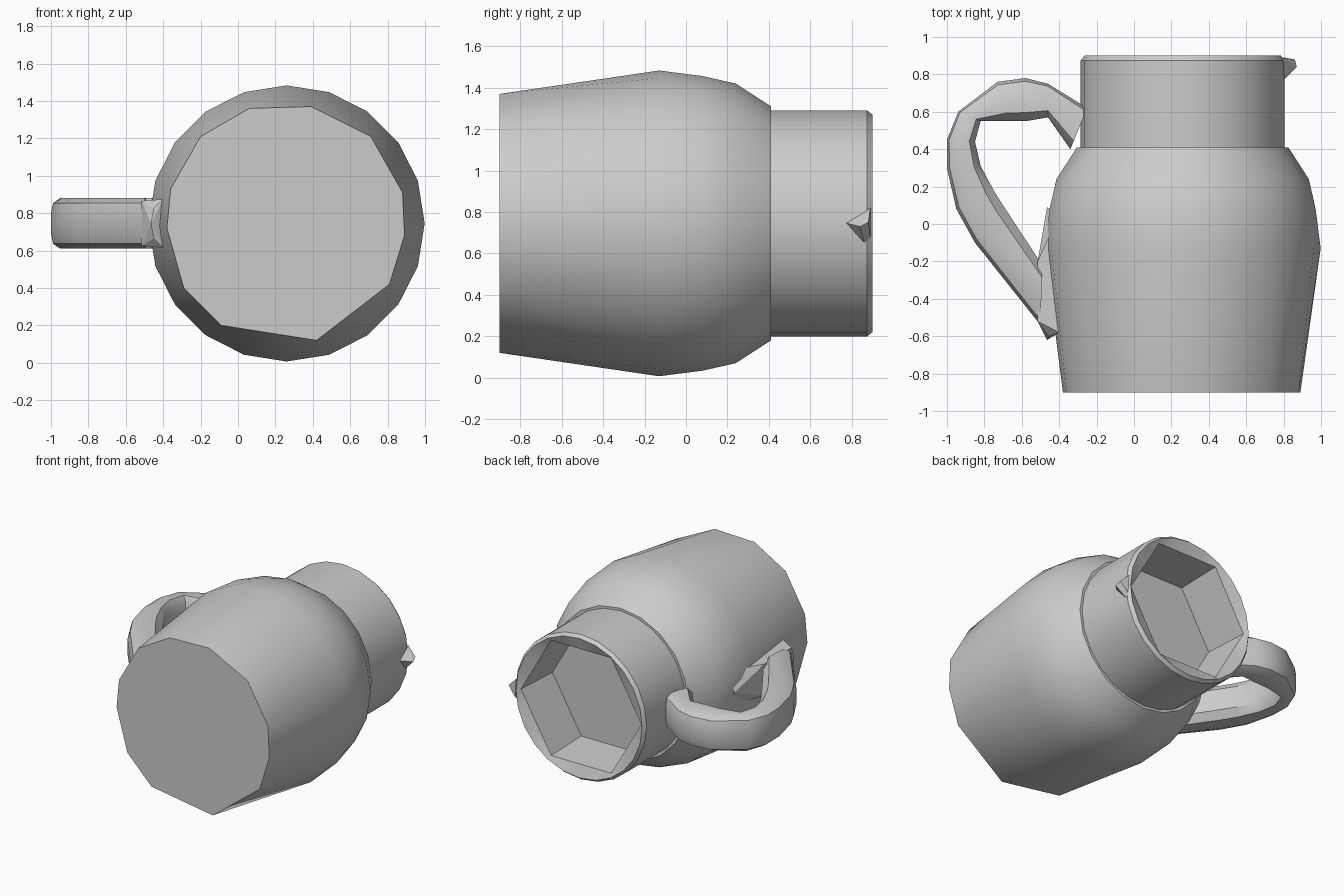
import bpy, bmesh, math
from math import cos, sin, pi
from mathutils import Vector

if "Cube" in bpy.data.objects:
    bpy.data.objects.remove(bpy.data.objects["Cube"])

CX, CZ = 0.26, 0.745   # axis of the jug, which lies along y

clay = bpy.data.materials.new("grey_clay")
clay.use_nodes = True
clay.diffuse_color = (0.6, 0.6, 0.6, 1)
clay.node_tree.nodes["Principled BSDF"].inputs["Base Color"].default_value = (0.6, 0.6, 0.6, 1)


def finish(bm, name, angle=30):
    bmesh.ops.recalc_face_normals(bm, faces=bm.faces)
    mesh = bpy.data.meshes.new(name)
    bm.to_mesh(mesh)
    bm.free()
    mesh.materials.append(clay)
    ob = bpy.data.objects.new(name, mesh)
    bpy.context.collection.objects.link(ob)
    bpy.ops.object.select_all(action='DESELECT')
    ob.select_set(True)
    bpy.context.view_layer.objects.active = ob
    bpy.ops.object.shade_smooth_by_angle(angle=math.radians(angle))
    return ob


def ring(y, r, n, phase=0.0):
    return [Vector((CX + r * cos(2 * pi * i / n + phase), y,
                    CZ + r * sin(2 * pi * i / n + phase))) for i in range(n)]


def loft(bm, rings, closed=False):
    loops = [[bm.verts.new(p) for p in pts] for pts in rings]
    for a, b in zip(loops, loops[1:]):
        for i in range(len(a)):
            j = (i + 1) % len(a)
            bm.faces.new((a[i], a[j], b[j], b[i]))
    return loops


def hull(name, points, angle=30):
    bm = bmesh.new()
    for p in points:
        bm.verts.new(p)
    res = bmesh.ops.convex_hull(bm, input=bm.verts)
    bmesh.ops.delete(bm, geom=[v for v in bm.verts if not v.link_faces], context='VERTS')
    bmesh.ops.dissolve_limit(bm, angle_limit=0.02, verts=bm.verts, edges=bm.edges)
    return finish(bm, name, angle)


# Body: uneven twelve-sided base swelling into a round belly and shoulder
base = [(-.38, .72), (-.36, .93), (-.2, 1.21), (.06, 1.36), (.39, 1.37), (.71, 1.21),
        (.88, .91), (.89, .68), (.81, .42), (.42, .12), (-.09, .2), (-.29, .4)]
points = [Vector((x, -.9, z)) for x, z in base]
for y, r in [(-.13, .738), (.08, .72), (.24, .675), (.41, .565)]:
    points += ring(y, r, 20, pi / 20 if y == .08 else 0)
hull("jug_body", points, 35)

# Neck: round wall with a chamfered lip and a six-sided cavity
bm = bmesh.new()
N = 24


def hexagon(y, r):
    # walk the hexagon with as many points as the round wall has
    corners = ring(y, r, 6)
    step = N // 6
    return [corners[i // step].lerp(corners[(i // step + 1) % 6], (i % step) / step)
            for i in range(N)]


loops = loft(bm, [ring(.38, .545, N), ring(.875, .545, N), ring(.9, .525, N),
                  hexagon(.875, .5), hexagon(.53, .48)])
bm.faces.new(loops[-1])
bm.faces.new(loops[0])
finish(bm, "jug_neck")

# Pouring lip: small faceted point on the rim
hull("pouring_nub", [(.79, .76, .75), (.79, .86, .65), (.79, .89, .82), (.87, .84, .73),
                     (.86, .88, .75), (.8, .89, .68)], 10)

# Handle: inner and outer outline points paired into rounded sections
outline = [((-.34, .4), (-.25, .62)), ((-.46, .57), (-.46, .75)), ((-.58, .55), (-.58, .78)),
           ((-.68, .55), (-.73, .76)), ((-.82, .55), (-.94, .6)), ((-.85, .44), (-1, .45)),
           ((-.82, .31), (-1, .3)), ((-.75, .18), (-.95, .08)), ((-.7, .1), (-.85, -.1)),
           ((-.49, -.22), (-.5, -.54))]
rings = []
for a, b in outline:
    mid = (Vector(a) + Vector(b)) / 2
    half = (Vector(b) - Vector(a)) / 2
    pts = []
    for u, w in [(-1, -.6), (-.6, -1), (.35, -1), (.85, -.8), (1, -.4),
                 (1, .4), (.85, .8), (.35, 1), (-.6, 1), (-1, .6)]:
        p = mid + half * u
        pts.append(Vector((p.x, p.y, CZ + .135 * w)))
    rings.append(pts)
bm = bmesh.new()
loops = loft(bm, rings)
bm.faces.new(loops[0])
bm.faces.new(loops[-1])
finish(bm, "handle", 35)

# Mount: thin pointed pad where the handle meets the belly
pad = [(-.465, .09, CZ), (-.465, -.62, CZ)]
for s in (-1, 1):
    pad += [(-.515, -.2, CZ + .12 * s), (-.515, -.52, CZ + .12 * s),
            (-.4, .05, CZ + .13 * s), (-.4, -.58, CZ + .13 * s), (-.45, -.6, CZ + .08 * s)]
hull("handle_mount", pad, 20)
